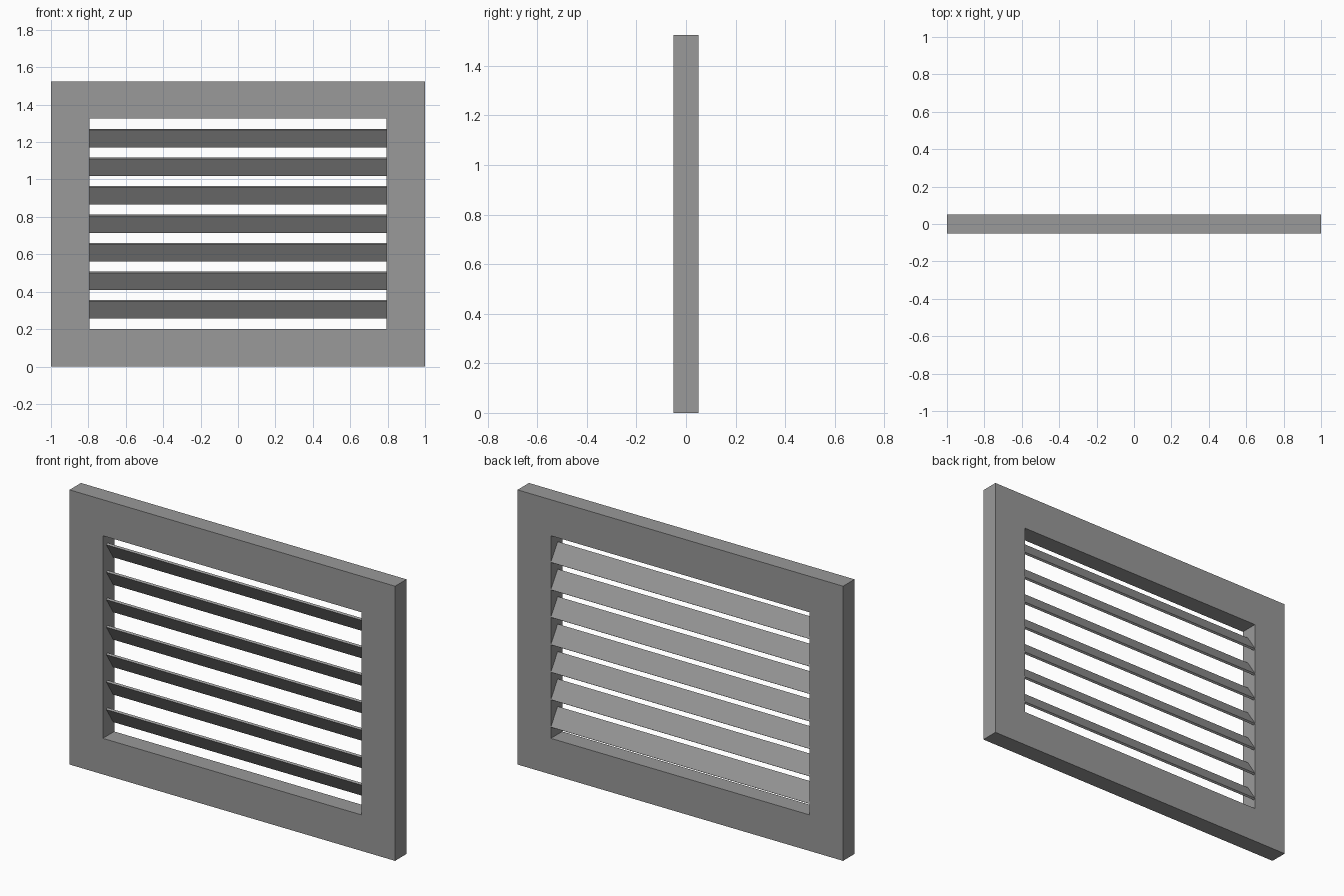
import bpy, bmesh
from math import radians

if "Cube" in bpy.data.objects:
    bpy.data.objects.remove(bpy.data.objects["Cube"])

W, H, D = 1.0, 1.525, 0.05          # half width, height, half depth
OX, Z0, Z1 = 0.795, 0.2, 1.325      # opening

grey = bpy.data.materials.new("dark_grey")
grey.diffuse_color = (0.32, 0.32, 0.32, 1)
grey.use_nodes = True
grey.node_tree.nodes["Principled BSDF"].inputs["Base Color"].default_value = grey.diffuse_color


def finish(name, bm):
    bmesh.ops.recalc_face_normals(bm, faces=bm.faces)
    me = bpy.data.meshes.new(name)
    bm.to_mesh(me)
    bm.free()
    me.materials.append(grey)
    ob = bpy.data.objects.new(name, me)
    bpy.context.collection.objects.link(ob)
    return ob


# Frame: rectangular ring, closed solid
bm = bmesh.new()
outer = [(-W, 0), (W, 0), (W, H), (-W, H)]
inner = [(-OX, Z0), (OX, Z0), (OX, Z1), (-OX, Z1)]
rings = [[bm.verts.new((x, y, z)) for x, z in loop]
         for loop, y in ((outer, -D), (outer, D), (inner, D), (inner, -D))]
for k in range(4):
    a, b = rings[k], rings[(k + 1) % 4]
    for i in range(4):
        j = (i + 1) % 4
        bm.faces.new((a[i], a[j], b[j], b[i]))
finish("frame", bm)

# Slats: thin boards, top edge tilted to the front, bottom edge at the back
for i in range(7):
    bm = bmesh.new()
    bmesh.ops.create_cube(bm, size=1)
    bmesh.ops.scale(bm, vec=(2 * OX, 0.012, 0.11), verts=bm.verts)
    slat = finish(f"slat_{i + 1}", bm)
    slat.location = (0, 0.0155, 0.3055 + i * 0.1525)
    slat.rotation_euler.x = radians(33)
